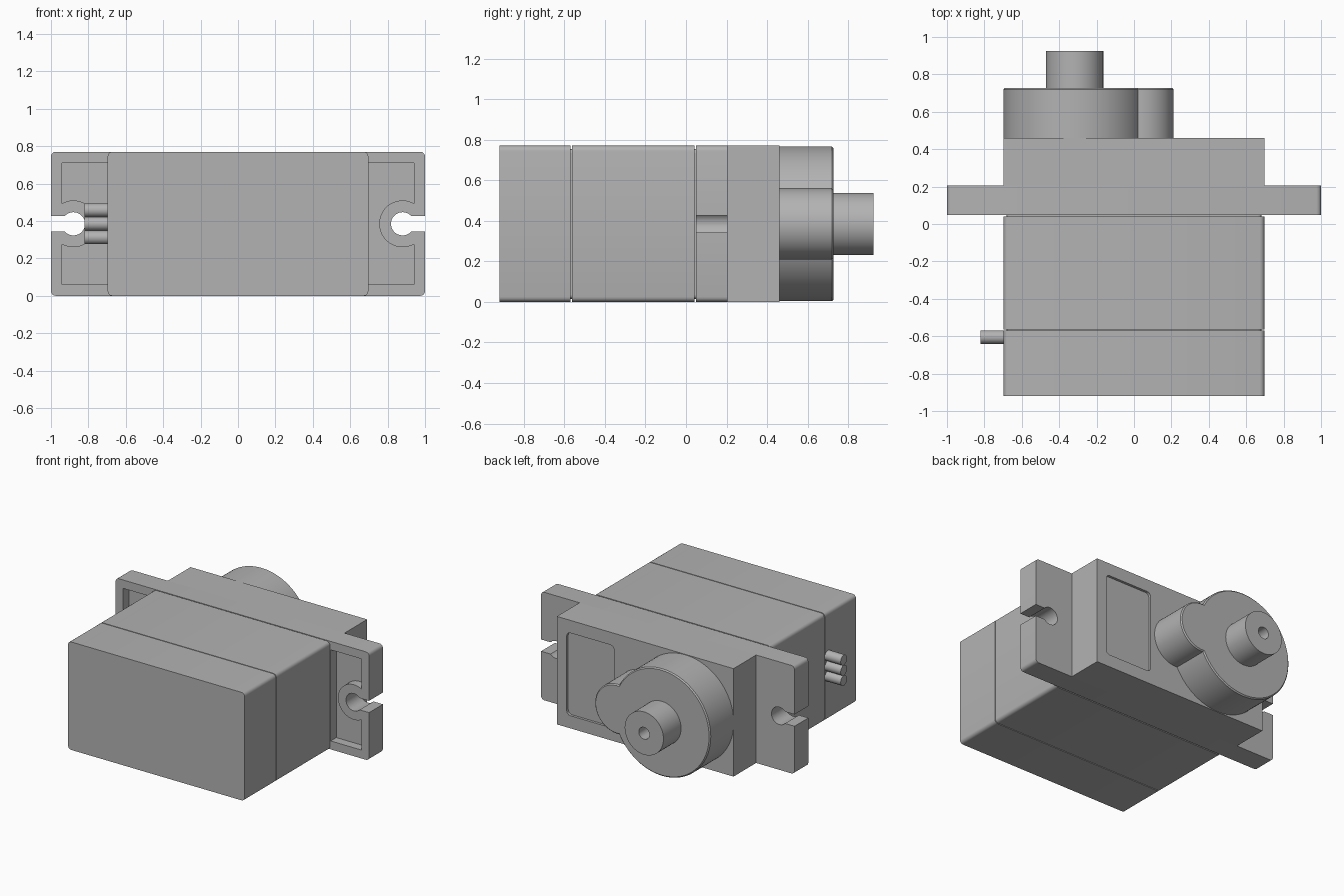
import bpy, bmesh, math
from mathutils import Matrix

cube = bpy.data.objects.get("Cube")
if cube:
    bpy.data.objects.remove(cube)

GREY = (0.45, 0.45, 0.45, 1)
plastic = bpy.data.materials.new("grey plastic")
plastic.use_nodes = True
plastic.diffuse_color = GREY
plastic.node_tree.nodes["Principled BSDF"].inputs["Base Color"].default_value = GREY

H = 0.77          # overall height
MID = H / 2
HALF = 0.697      # half width of the case
EAR_HOLE = 0.88   # distance of mounting holes from the middle


def finish(bm, name, cutter=False):
    bmesh.ops.recalc_face_normals(bm, faces=bm.faces)
    mesh = bpy.data.meshes.new(name)
    bm.to_mesh(mesh)
    bm.free()
    mesh.materials.append(plastic)
    obj = bpy.data.objects.new(name, mesh)
    bpy.context.collection.objects.link(obj)
    if cutter:
        obj.hide_render = True
        obj.hide_set(True)
    return obj


def box(name, x, y, z, round_y=0, cutter=False):
    """Box from (min, max) ranges, with edges along y optionally rounded."""
    bm = bmesh.new()
    bmesh.ops.create_cube(bm, size=1)
    for v in bm.verts:
        v.co = [r[0] if c < 0 else r[1] for c, r in zip(v.co, (x, y, z))]
    if round_y:
        edges = [e for e in bm.edges if abs(e.verts[0].co.y - e.verts[1].co.y) > 1e-4]
        bmesh.ops.bevel(bm, geom=edges, offset=round_y, segments=4, profile=0.5,
                        affect='EDGES')
    return finish(bm, name, cutter)


def lathe(name, profile, x, z, steps=64, cutter=False, turn=None):
    """Turn (radius, y) points around an axis parallel to y."""
    bm = bmesh.new()
    verts = [bm.verts.new((r, y, 0)) for r, y in profile]
    edges = [bm.edges.new(p) for p in zip(verts, verts[1:])]
    bmesh.ops.spin(bm, geom=verts + edges, cent=(0, 0, 0), axis=(0, 1, 0),
                   angle=math.tau, steps=steps)
    bmesh.ops.remove_doubles(bm, verts=bm.verts, dist=1e-5)
    if turn:
        bm.transform(turn)
    bm.transform(Matrix.Translation((x, 0, z)))
    return finish(bm, name, cutter)


def rod(name, r, y0, y1, x, z, edge=0, **kw):
    profile = [(0, y0), (r, y0), (r, y1 - edge)]
    if edge:
        profile.append((r - edge, y1))
    else:
        profile[-1] = (r, y1)
    return lathe(name, profile + [(0, y1)], x, z, **kw)


def cut(obj, tool):
    mod = obj.modifiers.new("cut", 'BOOLEAN')
    mod.operation, mod.solver, mod.object = 'DIFFERENCE', 'EXACT', tool


def smooth(obj):
    bpy.ops.object.select_all(action='DESELECT')
    obj.select_set(True)
    bpy.context.view_layer.objects.active = obj
    bpy.ops.object.shade_smooth_by_angle(angle=math.radians(30))


# Case: front cover, middle shell, and a core that shows in the thin seams
case = (-HALF, HALF)
front_cover = box("front_cover", case, (-0.92, -0.569), (0, H), 0.025)
middle_shell = box("middle_shell", case, (-0.563, 0.041), (0, H), 0.025)
seam_core = box("seam_core", (-HALF + 0.015, HALF - 0.015), (-0.6, 0.1),
                (0.015, H - 0.015), 0.02)

# Back block with a shallow rounded label recess
back_block = box("back_block", case, (0.205, 0.46), (0, H))
cut(back_block, box("label_recess_cutter", (0.245, 0.62), (0.442, 0.5),
                    (0.09, H - 0.09), 0.03, True))

# Mounting flange: framed pockets, ring bosses, and open screw holes
flange = box("mounting_flange", (-1, 1), (0.049, 0.205), (0, H), 0.025)
for side, s in (("left", 1), ("right", -1)):
    hx = s * EAR_HOLE

    def span(a, b):
        return sorted((s * a, s * b))

    pocket = box(side + "_pocket_cutter", span(HALF, 0.94), (0, 0.112),
                 (0.06, H - 0.06), 0, True)
    cut(pocket, rod(side + "_ring_cutter", 0.125, -0.1, 0.3, hx, MID, cutter=True))
    hole = rod(side + "_hole_cutter", 0.062, -0.1, 0.3, hx, MID, cutter=True)
    slot = box(side + "_slot_cutter", span(EAR_HOLE, 1.1), (-0.1, 0.3),
               (MID - 0.042, MID + 0.042), 0, True)
    for tool in (pocket, hole, slot):
        cut(flange, tool)

# Gear housing, idler housing, and bored output shaft
gear_x = -0.317
gear_housing = rod("gear_housing", MID - 0.003, 0.44, 0.727, gear_x, MID, 0.008, steps=96)
idler_housing = rod("idler_housing", 0.177, 0.44, 0.727, 0.035, MID, 0.008)
output_shaft = lathe("output_shaft", [(0, 0.7), (0.153, 0.7), (0.153, 0.925), (0.042, 0.925),
                                      (0.042, 0.78), (0, 0.78)], gear_x, MID)

# Three wire stubs on the right side
wires = []
for i in (-1, 0, 1):
    turn = Matrix.Translation((0, -0.605, 0)) @ Matrix.Rotation(math.pi / 2, 4, 'Z')
    wires.append(rod(f"wire_{i + 2}", 0.036, -0.02, 0.125, -HALF, MID + i * 0.073,
                     steps=32, turn=turn))

for part in [front_cover, middle_shell, back_block, flange, gear_housing,
             idler_housing, output_shaft] + wires:
    smooth(part)
